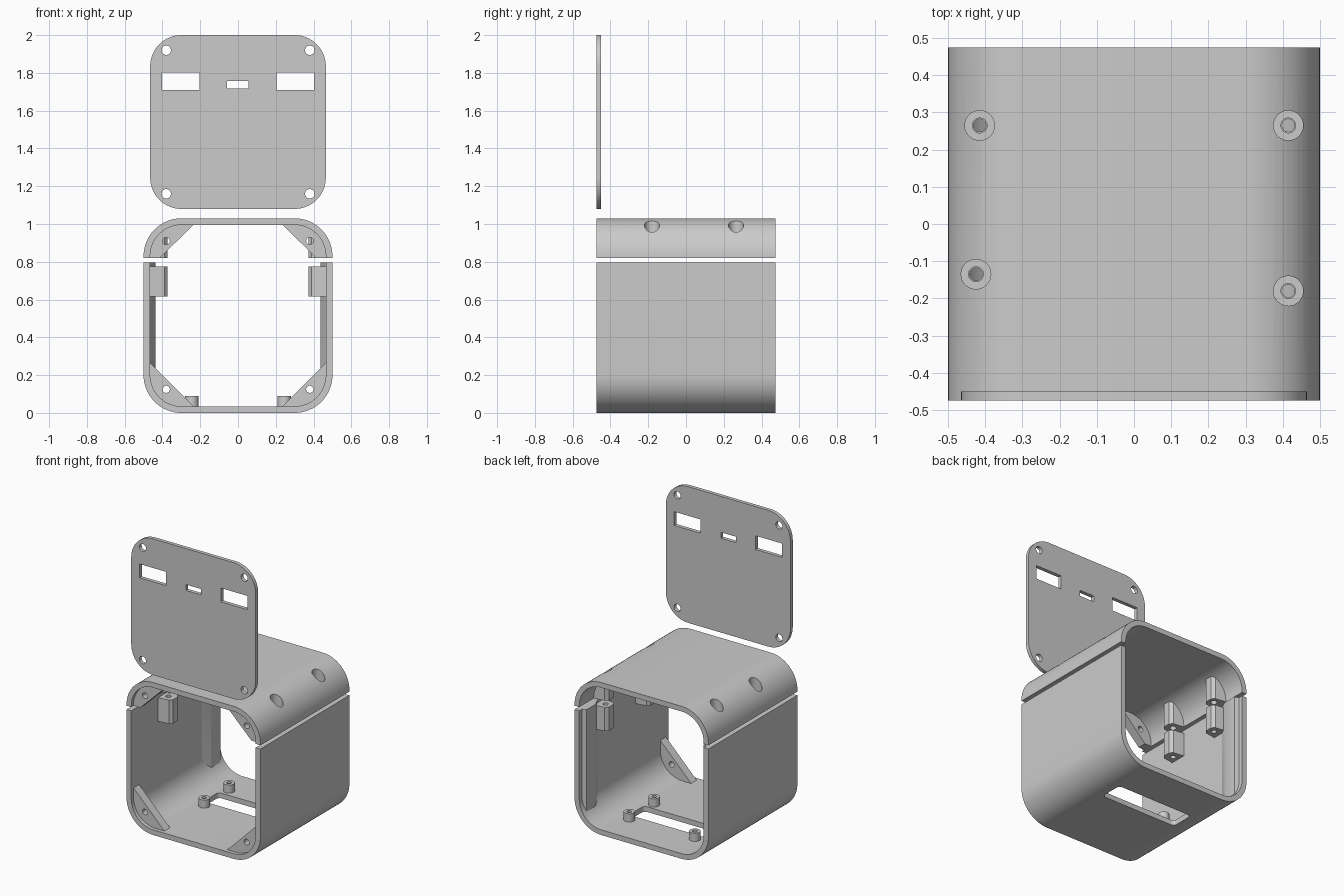
import bpy, bmesh
from math import sin, cos, pi

cube = bpy.data.objects.get("Cube")
if cube:
    bpy.data.objects.remove(cube, do_unlink=True)

grey = bpy.data.materials.new("light_grey_plastic")
grey.use_nodes = True
grey.diffuse_color = (0.6, 0.6, 0.6, 1)
grey.node_tree.nodes["Principled BSDF"].inputs["Base Color"].default_value = (0.6, 0.6, 0.6, 1)


def rounded(x0, x1, z0, z1, r, n=16):
    """Outline of a rounded rectangle."""
    centres = [(x1 - r, z1 - r), (x0 + r, z1 - r), (x0 + r, z0 + r), (x1 - r, z0 + r)]
    return [(cx + r * cos((q + i / n) * pi / 2), cz + r * sin((q + i / n) * pi / 2))
            for q, (cx, cz) in enumerate(centres) for i in range(n + 1)]


def circle(cx, cy, r, n=32):
    return [(cx + r * cos(2 * pi * i / n), cy + r * sin(2 * pi * i / n)) for i in range(n)]


def rect(a0, a1, b0, b1):
    return [(a0, b0), (a1, b0), (a1, b1), (a0, b1)]


def prism(name, outline, lo, hi, axis):
    """Extrude an outline along Y (outline in xz) or Z (outline in xy)."""
    def place(a, b, t):
        return (a, t, b) if axis == "Y" else (a, b, t)
    bm = bmesh.new()
    low = [bm.verts.new(place(a, b, lo)) for a, b in outline]
    high = [bm.verts.new(place(a, b, hi)) for a, b in outline]
    bm.faces.new(low)
    bm.faces.new(high)
    for i in range(len(low)):
        j = (i + 1) % len(low)
        bm.faces.new((low[i], low[j], high[j], high[i]))
    bmesh.ops.recalc_face_normals(bm, faces=bm.faces)
    mesh = bpy.data.meshes.new(name)
    bm.to_mesh(mesh)
    bm.free()
    mesh.materials.append(grey)
    obj = bpy.data.objects.new(name, mesh)
    bpy.context.collection.objects.link(obj)
    return obj


def combine(obj, outline, lo, hi, axis, operation="DIFFERENCE"):
    """Cut or clip an object with a temporary prism."""
    tool = prism("cutter", outline, lo, hi, axis)
    mod = obj.modifiers.new("cut", "BOOLEAN")
    mod.operation, mod.solver, mod.object = operation, "EXACT", tool
    graph = bpy.context.evaluated_depsgraph_get()
    mesh = bpy.data.meshes.new_from_object(obj.evaluated_get(graph))
    obj.modifiers.clear()
    obj.data = mesh
    bpy.data.objects.remove(tool, do_unlink=True)
    return obj


W, H, FRONT, BACK, WALL = 0.5, 1.03, -0.475, 0.475, 0.035
SPLIT_LOW, SPLIT_HIGH = 0.795, 0.82
OUTER = rounded(-W, W, 0, H, 0.2)
INNER = rounded(-W + WALL, W - WALL, WALL, H - WALL, 0.165)
EMBED = rounded(-W + 0.02, W - 0.02, 0.02, H - 0.02, 0.18)
SCREWS = [("right_back", -0.415, 0.265), ("right_front", -0.425, -0.135),
          ("left_back", 0.415, 0.265), ("left_front", 0.415, -0.18)]
SIDES = (("right", -1), ("left", 1))
parts = []

# Lower body and lid, split from one rounded tube
for name, z0, z1 in (("lower_body", -0.1, SPLIT_LOW), ("lid", SPLIT_HIGH, 1.2)):
    shell = prism(name, OUTER, FRONT, BACK, "Y")
    combine(shell, INNER, FRONT - 0.1, BACK + 0.1, "Y")
    combine(shell, rect(-1, 1, z0, z1), -1, 1, "Y", "INTERSECT")
    if name == "lower_body":
        combine(shell, rounded(-0.285, 0.285, 0.04, 0.2, 0.025, 6), -0.1, 0.1, "Z")
    else:
        for _, x, y in SCREWS:
            combine(shell, circle(x, y, 0.04), 0.9, 1.2, "Z")
    parts.append(shell)

# Corner gussets behind the front plate
for side, s in SIDES:
    lower = [(s * 0.49, 0.01), (s * 0.49, 0.29), (s * 0.21, 0.01)]
    upper = [(s * 0.49, SPLIT_HIGH), (s * 0.49, 1.02), (s * 0.21, 1.02), (s * 0.415, SPLIT_HIGH)]
    for level, tri, hole_z in (("lower", lower, 0.125), ("upper", upper, 0.91)):
        gusset = prism(f"{level}_gusset_{side}", tri, -0.45, -0.39, "Y")
        combine(gusset, EMBED, -0.6, 0, "Y", "INTERSECT")
        combine(gusset, circle(s * 0.38, hole_z, 0.019), -0.6, 0, "Y")
        parts.append(gusset)

# Screw posts on the side walls and matching bosses in the lid
for place, x, y in SCREWS:
    s = 1 if x > 0 else -1
    half = [(0.485, 0.058), (0.39, 0.045), (0.372, 0.025)]
    plan = [(s * a, y + b) for a, b in half] + [(s * a, y - b) for a, b in reversed(half)]
    post = prism(f"screw_post_{place}", plan, 0.615, 0.775, "Z")
    combine(post, circle(x, y, 0.017), 0.5, 0.9, "Z")
    boss = prism(f"lid_boss_{place}", plan, SPLIT_HIGH, 1.02, "Z")
    combine(boss, EMBED, -0.6, 0.6, "Y", "INTERSECT")
    combine(boss, circle(x, y, 0.02), 0.7, 1.2, "Z")
    combine(boss, circle(x, y, 0.04), 0.9, 1.2, "Z")
    parts += [post, boss]

# Sloped vertical rails near the back opening
for side, s in SIDES:
    plan = [(s * 0.48, 0.25), (s * 0.437, 0.34), (s * 0.437, 0.435), (s * 0.48, 0.45)]
    rail = prism(f"wall_rail_{side}", plan, 0.04, SPLIT_LOW, "Z")
    parts.append(combine(rail, EMBED, -0.6, 0.6, "Y", "INTERSECT"))

# Floor standoffs
for side, s in SIDES:
    for end, y in (("front", -0.01), ("back", 0.255)):
        standoff = prism(f"standoff_{side}_{end}", circle(s * 0.245, y, 0.035), 0.02, 0.09, "Z")
        parts.append(combine(standoff, circle(s * 0.245, y, 0.015), 0.04, 0.2, "Z"))

# Front plate with screw holes and windows, raised above the case
plate = prism("front_plate", rounded(-0.465, 0.465, 1.08, 2.0, 0.165), FRONT, -0.45, "Y")
openings = [circle(s * 0.38, z, 0.025) for s in (-1, 1) for z in (1.16, 1.92)]
openings += [rect(-0.403, -0.205, 1.71, 1.803), rect(0.205, 0.403, 1.71, 1.803),
             rect(-0.057, 0.055, 1.717, 1.757)]
for outline in openings:
    combine(plate, outline, -0.6, -0.3, "Y")
parts.append(plate)

# Smooth the curves, keep the edges crisp
bpy.ops.object.select_all(action="DESELECT")
for obj in parts:
    obj.select_set(True)
bpy.context.view_layer.objects.active = plate
bpy.ops.object.shade_smooth_by_angle(angle=pi / 6)
